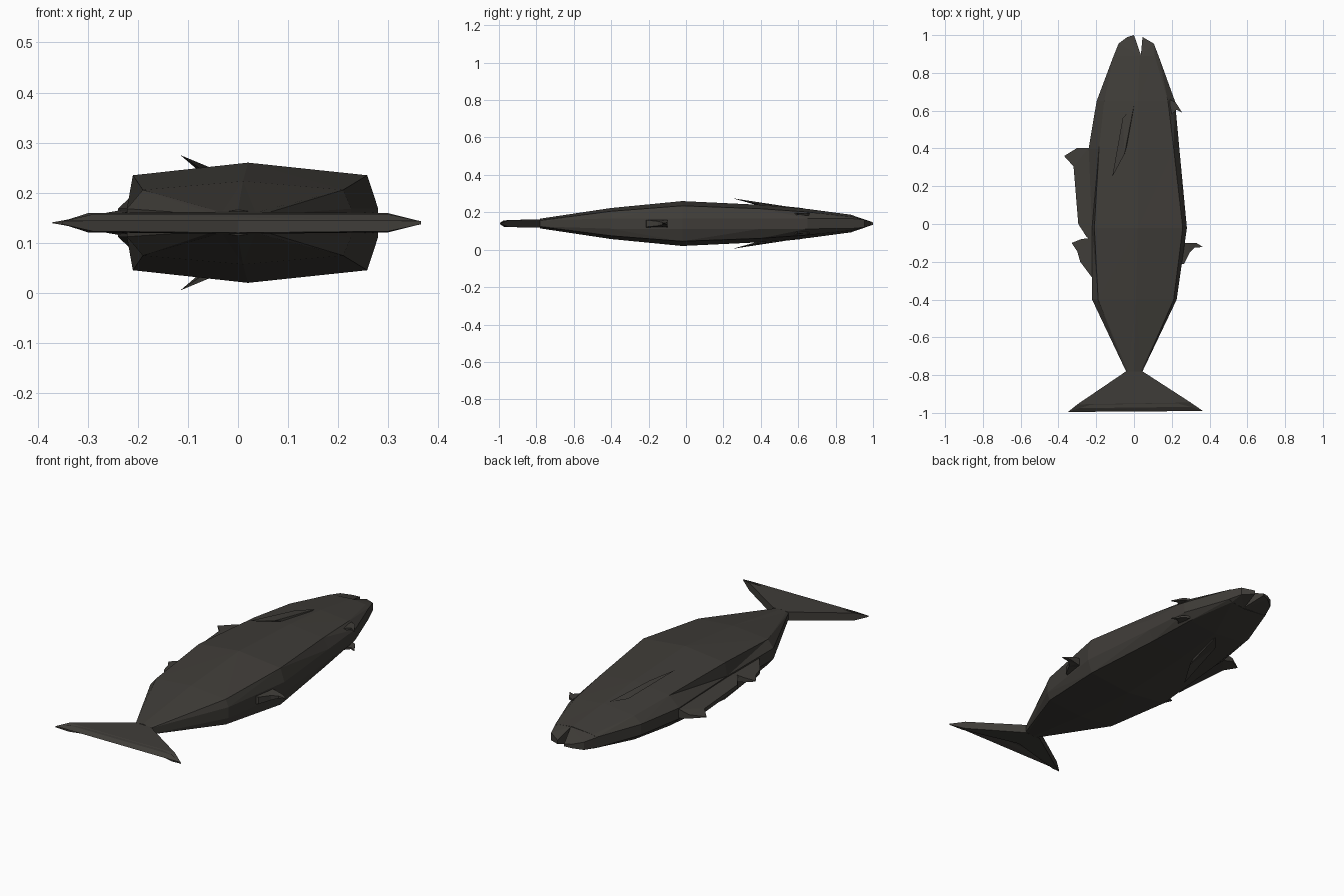
import bpy, bmesh

Z0 = 0.14  # mid plane of the fish lying on its side

mat = bpy.data.materials.new("dark_skin")
mat.diffuse_color = (0.05, 0.046, 0.04, 1)


def finish(name, bm):
    bmesh.ops.triangulate(bm, faces=[f for f in bm.faces if len(f.verts) > 3])
    bmesh.ops.recalc_face_normals(bm, faces=bm.faces)
    me = bpy.data.meshes.new(name)
    bm.to_mesh(me)
    bm.free()
    me.materials.append(mat)
    ob = bpy.data.objects.new(name, me)
    bpy.context.collection.objects.link(ob)
    return ob


def plate(name, pts, z=Z0):
    """Closed slab from an outline of (x, y, half thickness)."""
    bm = bmesh.new()
    up = [bm.verts.new((x, y, z + h)) for x, y, h in pts]
    dn = [bm.verts.new((x, y, z - h)) for x, y, h in pts]
    bm.faces.new(up)
    bm.faces.new(dn[::-1])
    n = len(pts)
    for i in range(n):
        j = (i + 1) % n
        bm.faces.new((up[i], dn[i], dn[j], up[j]))
    return finish(name, bm)


# Body: ten-sided rings lofted along y
# (y, back edge x, back shoulder x, ridge x, belly shoulder x, belly edge x, half height)
SECTIONS = [
    (-0.78, -0.042, -0.032, 0.0, 0.035, 0.045, 0.026),
    (-0.40, -0.222, -0.19, 0.01, 0.21, 0.226, 0.083),
    (-0.02, -0.222, -0.21, 0.02, 0.258, 0.28, 0.12),
    (0.40, -0.24, -0.185, 0.02, 0.21, 0.24, 0.100),
    (0.65, -0.198, -0.158, 0.02, 0.18, 0.217, 0.078),
    (0.89, -0.108, -0.088, 0.03, 0.11, 0.13, 0.046),
]
bm = bmesh.new()
rings = []
for y, a, b, c, d, e, h in SECTIONS:
    edge = min(0.028, h * 0.6)
    half = [(a, edge), (b, 0.79 * h), (c, h), (d, 0.79 * h), (e, edge)]
    loop = half + [(x, -z) for x, z in reversed(half)]
    rings.append([bm.verts.new((x, y, Z0 + z)) for x, z in loop])
for r, s in zip(rings, rings[1:]):
    for i in range(10):
        j = (i + 1) % 10
        bm.faces.new((r[i], r[j], s[j], s[i]))
bm.faces.new(rings[0])
bm.faces.new(rings[-1])
finish("body", bm)

# Jaws either side of the mouth notch
plate("upper_jaw", [(-0.108, 0.89, 0.026), (-0.082, 0.955, 0.02), (-0.035, 0.99, 0.01),
                    (0.0, 1.0, 0.006), (0.038, 0.89, 0.044), (-0.088, 0.89, 0.036)])
plate("lower_jaw", [(0.036, 0.89, 0.044), (0.045, 0.99, 0.01), (0.105, 0.955, 0.02),
                    (0.13, 0.89, 0.026), (0.11, 0.89, 0.036)])

# Forked tail
plate("tail_fin", [(-0.042, -0.78, 0.022), (-0.3, -0.955, 0.019), (-0.35, -0.995, 0.003),
                   (-0.29, -0.975, 0.017), (0, -0.89, 0.02), (0.3, -0.968, 0.017),
                   (0.365, -0.99, 0.003), (0.3, -0.945, 0.019), (0.045, -0.78, 0.022)])

# Back and belly fins on the mid plane
plate("dorsal_fin", [(-0.20, 0.40, 0.03), (-0.24, 0.403, 0.024), (-0.30, 0.403, 0.01),
                     (-0.37, 0.36, 0.001), (-0.32, 0.305, 0.01), (-0.295, 0.0, 0.01),
                     (-0.25, -0.07, 0.016), (-0.20, -0.09, 0.025)])
plate("second_dorsal_fin", [(-0.20, -0.07, 0.024), (-0.28, -0.08, 0.012), (-0.33, -0.10, 0.002),
                            (-0.30, -0.145, 0.008), (-0.285, -0.20, 0.01),
                            (-0.225, -0.28, 0.02), (-0.20, -0.28, 0.024)])
plate("anal_fin", [(0.24, -0.10, 0.024), (0.285, -0.10, 0.018), (0.33, -0.10, 0.006),
                   (0.365, -0.122, 0.001), (0.32, -0.125, 0.006), (0.295, -0.15, 0.012),
                   (0.265, -0.21, 0.018), (0.23, -0.22, 0.024)])

# Paired fins on both flanks
for side, s in (("upper", 1), ("lower", -1)):
    plate(side + "_pelvic_fin", [(0.19, 0.66, 0.006), (0.22, 0.645, 0.006), (0.255, 0.59, 0.002),
                                 (0.225, 0.605, 0.005), (0.19, 0.57, 0.006)], Z0 + s * 0.05)
    # pectoral fin: thin swept wedge lifting off the flank
    bm = bmesh.new()
    top = [(0.0, 0.63, 0.082), (-0.06, 0.56, 0.088), (-0.115, 0.25, 0.135), (-0.05, 0.37, 0.108)]
    vs = [bm.verts.new((x, y, Z0 + s * z)) for x, y, z in top]
    root = bm.verts.new((-0.02, 0.48, Z0 + s * 0.07))
    bm.faces.new(vs)
    for i in range(4):
        bm.faces.new((vs[i], vs[(i + 1) % 4], root))
    finish(side + "_pectoral_fin", bm)
